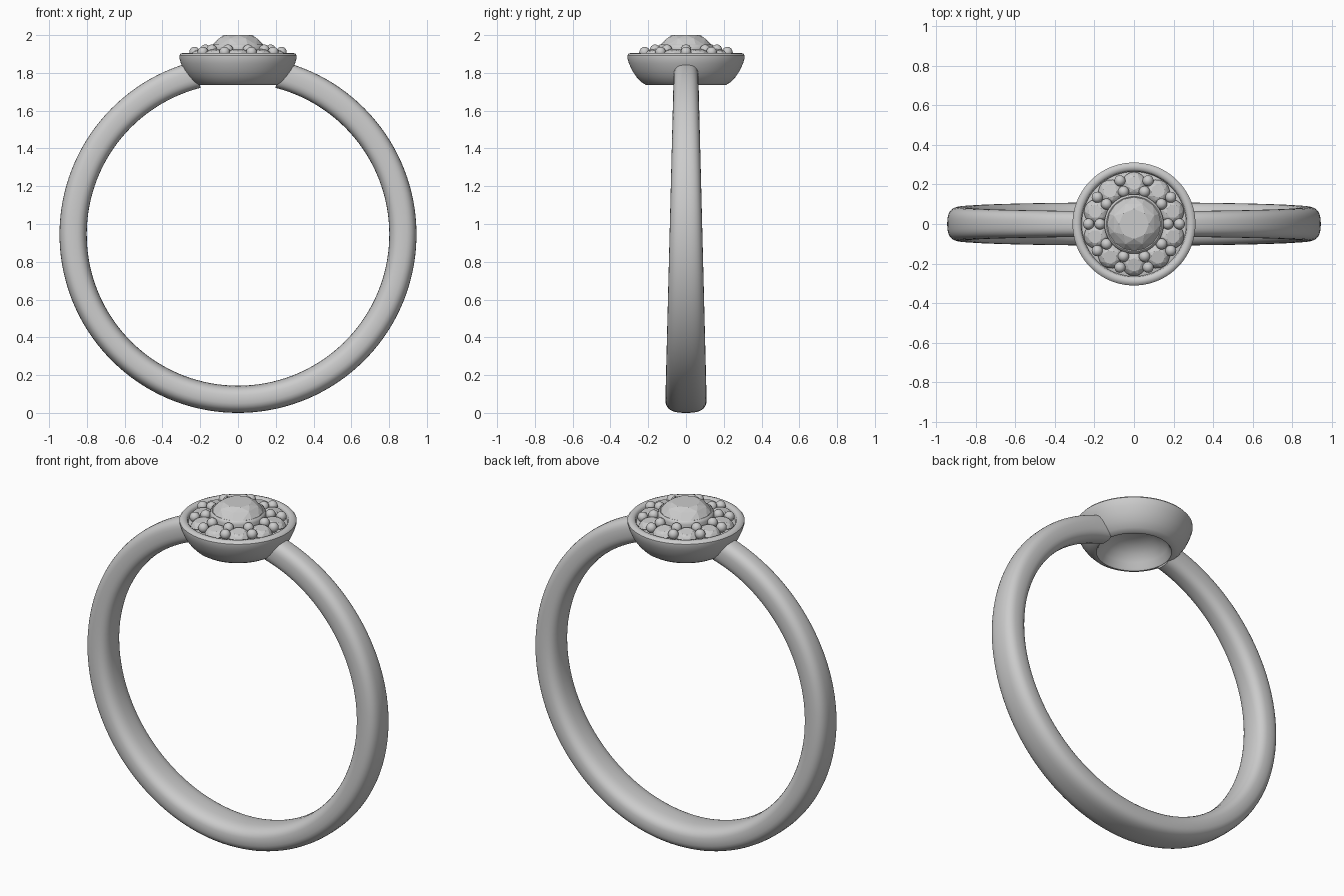
import bpy, bmesh, math
from mathutils import Matrix, Vector

if "Cube" in bpy.data.objects:
    bpy.data.objects.remove(bpy.data.objects["Cube"])

TAU = 2 * math.pi


def finish(bm, name, angle=None):
    bmesh.ops.recalc_face_normals(bm, faces=bm.faces)
    me = bpy.data.meshes.new(name)
    bm.to_mesh(me)
    bm.free()
    ob = bpy.data.objects.new(name, me)
    bpy.context.collection.objects.link(ob)
    if angle:
        bpy.ops.object.select_all(action='DESELECT')
        bpy.context.view_layer.objects.active = ob
        ob.select_set(True)
        bpy.ops.object.shade_smooth_by_angle(angle=math.radians(angle))
    return ob


def lathe(name, profile, steps=96, angle=40):
    bm = bmesh.new()
    vs = [bm.verts.new((r, 0, z)) for r, z in profile]
    es = [bm.edges.new(p) for p in zip(vs, vs[1:])]
    bmesh.ops.spin(bm, geom=vs + es, axis=(0, 0, 1), cent=(0, 0, 0),
                   angle=TAU, steps=steps)
    bmesh.ops.remove_doubles(bm, verts=bm.verts, dist=1e-5)
    return finish(bm, name, angle)


def add_gem(bm, r, crown, depth, matrix):
    # table, star points, girdle and pavilion joined by a convex hull
    pts = [Vector((0, 0, -depth))]
    for n, rad, z, off in ((8, .56, crown, 0), (8, .80, crown * .66, .5),
                           (16, 1, .0, 0), (16, 1, -.06 * r, 0)):
        for i in range(n):
            a = TAU * (i + off) / n
            pts.append(Vector((rad * r * math.cos(a), rad * r * math.sin(a), z)))
    vs = [bm.verts.new(matrix @ p) for p in pts]
    bmesh.ops.convex_hull(bm, input=vs)


# Band: rounded section swept round, narrowing upward, open under the setting
bm = bmesh.new()
gap, N, M = math.radians(14.3), 128, 32
rings = []
for i in range(N + 1):
    t = gap + (TAU - 2 * gap) * i / N
    d = Vector((math.sin(t), 0, math.cos(t)))
    c = Vector((0, 0, .945)) + d * .873
    w = .111 - .0255 * c.z
    ring = []
    for j in range(M):
        a = TAU * j / M
        u, v = (math.copysign(abs(f) ** (2 / 2.7), f) for f in (math.cos(a), math.sin(a)))
        ring.append(bm.verts.new(c + d * (.072 * u) + Vector((0, w * v, 0))))
    rings.append(ring)
for A, B in zip(rings, rings[1:]):
    for j in range(M):
        k = (j + 1) % M
        bm.faces.new((A[j], A[k], B[k], B[j]))
bm.faces.new(rings[0])
bm.faces.new(rings[-1])
finish(bm, "band", 40)

# Setting cup: hollow underside, curved wall, rolled rim, sloped floor
lathe("setting_cup", [
    (0, 1.855), (.06, 1.852), (.11, 1.838), (.15, 1.81), (.178, 1.775), (.192, 1.745),
    (.2, 1.735), (.212, 1.736), (.235, 1.75), (.262, 1.778), (.285, 1.812),
    (.302, 1.85), (.311, 1.88), (.311, 1.893), (.303, 1.902), (.29, 1.906),
    (.276, 1.903), (.268, 1.895), (.264, 1.872), (.15, 1.892), (0, 1.895)])

# Collar holding the centre stone
lathe("centre_collar", [(.15, 1.88), (.15, 1.932), (.146, 1.945), (.139, 1.95),
                        (.133, 1.947), (.13, 1.93), (.13, 1.88)])

# Centre stone
bm = bmesh.new()
add_gem(bm, .136, .052, .06, Matrix.Translation((0, 0, 1.948)))
finish(bm, "centre_stone")

# Ten halo stones leaning outward
bm = bmesh.new()
for i in range(10):
    a = TAU * (i + .5) / 10
    m = (Matrix.Rotation(a, 4, 'Z') @ Matrix.Translation((.203, 0, 1.898))
         @ Matrix.Rotation(math.radians(10), 4, 'Y'))
    add_gem(bm, .061, .024, .025, m)
finish(bm, "halo_stones")

# Beads between the halo stones, an inner and an outer ring
bm = bmesh.new()
for i in range(10):
    a = TAU * i / 10
    for r, z in ((.23, 1.91), (.172, 1.922)):
        bmesh.ops.create_uvsphere(bm, u_segments=20, v_segments=12, radius=.028,
                                  matrix=Matrix.Translation((r * math.cos(a), r * math.sin(a), z)))
finish(bm, "grip_beads", 60)
